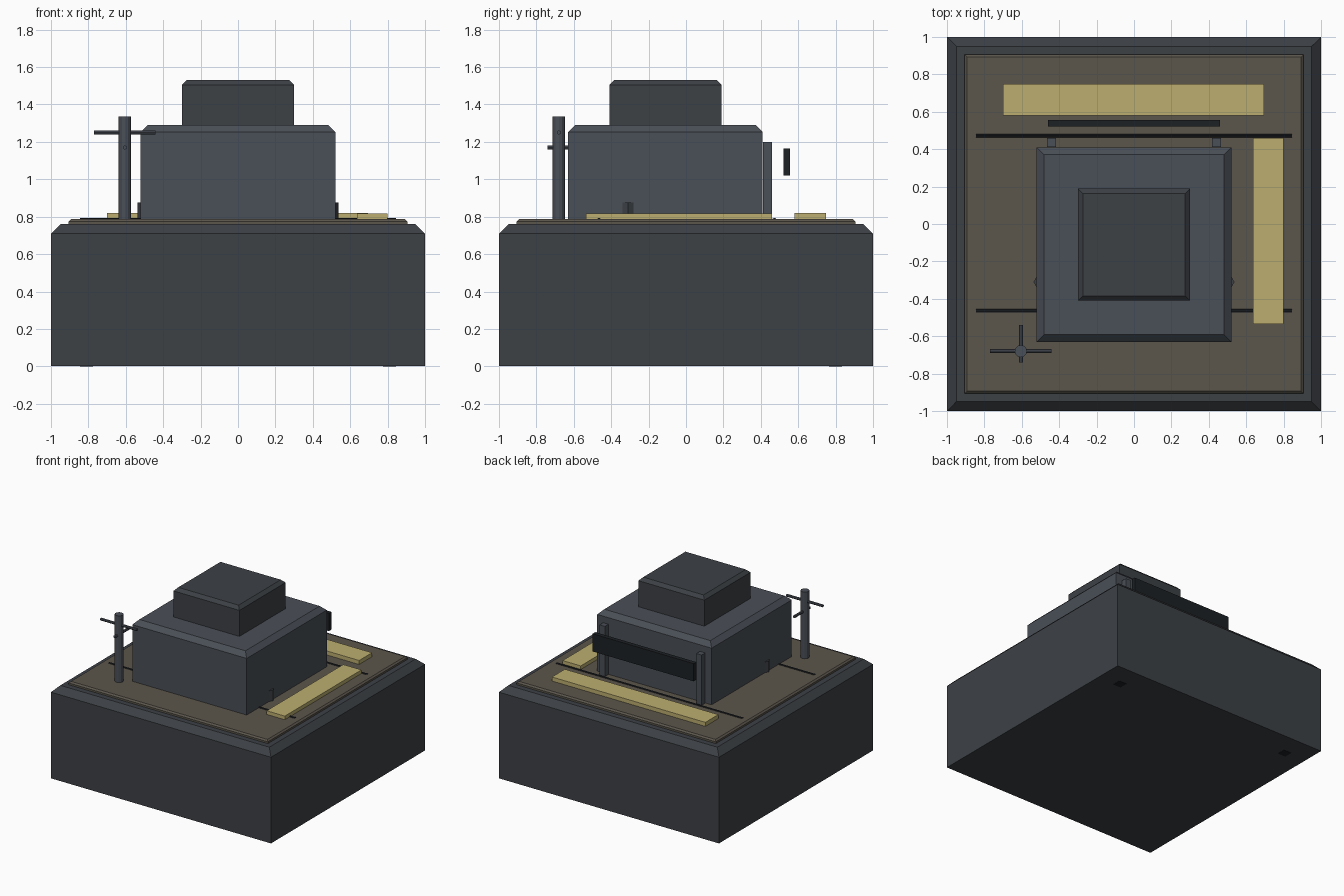
import bpy, bmesh
from mathutils import Matrix, Vector

if "Cube" in bpy.data.objects:
    bpy.data.objects.remove(bpy.data.objects["Cube"])


def material(name, rgb):
    m = bpy.data.materials.new(name)
    m.diffuse_color = (*rgb, 1)
    m.use_nodes = True
    m.node_tree.nodes["Principled BSDF"].inputs["Base Color"].default_value = m.diffuse_color
    return m


STEEL = material("dark_steel", (0.046, 0.052, 0.060))
BLUE = material("blue_grey", (0.068, 0.078, 0.095))
BROWN = material("brown_deck", (0.105, 0.092, 0.072))
YELLOW = material("pale_yellow", (0.50, 0.42, 0.16))
BLACK = material("near_black", (0.012, 0.015, 0.018))


def finish(name, bm, mat):
    bmesh.ops.recalc_face_normals(bm, faces=bm.faces)
    me = bpy.data.meshes.new(name)
    bm.to_mesh(me)
    bm.free()
    me.materials.append(mat)
    ob = bpy.data.objects.new(name, me)
    bpy.context.collection.objects.link(ob)
    return ob


def box(name, x, y, z, mat, chamfer=0):
    """Box from (min, max) ranges, optionally with chamfered top edges."""
    bm = bmesh.new()
    bmesh.ops.create_cube(bm, size=1)
    for v in bm.verts:
        v.co = [r[0] if c < 0 else r[1] for c, r in zip(v.co, (x, y, z))]
    if chamfer:
        top = [e for e in bm.edges if all(v.co.z > z[1] - 1e-5 for v in e.verts)]
        bmesh.ops.bevel(bm, geom=top, offset=chamfer, segments=1, affect='EDGES')
    return finish(name, bm, mat)


def rod(name, a, b, radius, mat, sides=8):
    """Cylinder between two points."""
    a, b = Vector(a), Vector(b)
    d = b - a
    bm = bmesh.new()
    bmesh.ops.create_cone(bm, cap_ends=True, segments=sides, radius1=radius,
                          radius2=radius, depth=d.length)
    rot = Vector((0, 0, 1)).rotation_difference(d).to_matrix().to_4x4()
    bm.transform(Matrix.Translation((a + b) / 2) @ rot)
    return finish(name, bm, mat)


# stepped building and plinth
box("plinth", (-1, 1), (-1, 1), (0.002, 0.76), STEEL, 0.05)
box("deck", (-0.905, 0.905), (-0.905, 0.905), (0.75, 0.787), BROWN, 0.012)
box("lower_block", (-0.52, 0.52), (-0.63, 0.41), (0.78, 1.29), BLUE, 0.038)
box("upper_block", (-0.3, 0.3), (-0.41, 0.19), (1.28, 1.53), STEEL, 0.026)

# yellow strips on the deck
box("back_strip", (-0.70, 0.695), (0.58, 0.748), (0.78, 0.82), YELLOW)
box("right_strip", (0.635, 0.80), (-0.535, 0.46), (0.78, 0.817), YELLOW)

# deck rails
for name, y in (("back_rail", 0.472), ("front_rail", -0.465)):
    rod(name, (-0.845, y, 0.783), (0.845, y, 0.783), 0.011, BLACK)

# sign board with two posts, side studs and plinth feet
box("sign_board", (-0.46, 0.46), (0.522, 0.557), (1.02, 1.165), BLACK)
for side, s in (("left", -1), ("right", 1)):
    x = s * 0.44
    box(side + "_sign_post", (x - 0.024, x + 0.024), (0.413, 0.46), (0.78, 1.20), BLUE)
    stud = rod(side + "_stud", (0, 0, 0.78), (0, 0, 0.875), 0.045, STEEL, 6)
    # turn a hexagon corner outward
    stud.data.transform(Matrix.Rotation(1.5707963, 4, 'Z')
                        if abs(max(v.co.x for v in stud.data.vertices)) < 0.042 else Matrix())
    stud.location = (s * 0.492, -0.31, 0)
    box(side + "_foot", (s * 0.81 - 0.035, s * 0.81 + 0.035), (0.765, 0.835), (0, 0.02), BLACK)

# mast with two crossing bars
rod("mast", (-0.605, -0.68, 0.78), (-0.605, -0.68, 1.335), 0.033, BLUE, 12)
rod("mast_side_bar", (-0.77, -0.68, 1.25), (-0.44, -0.68, 1.25), 0.011, BLUE)
rod("mast_depth_bar", (-0.605, -0.74, 1.17), (-0.605, -0.54, 1.17), 0.011, BLUE)
